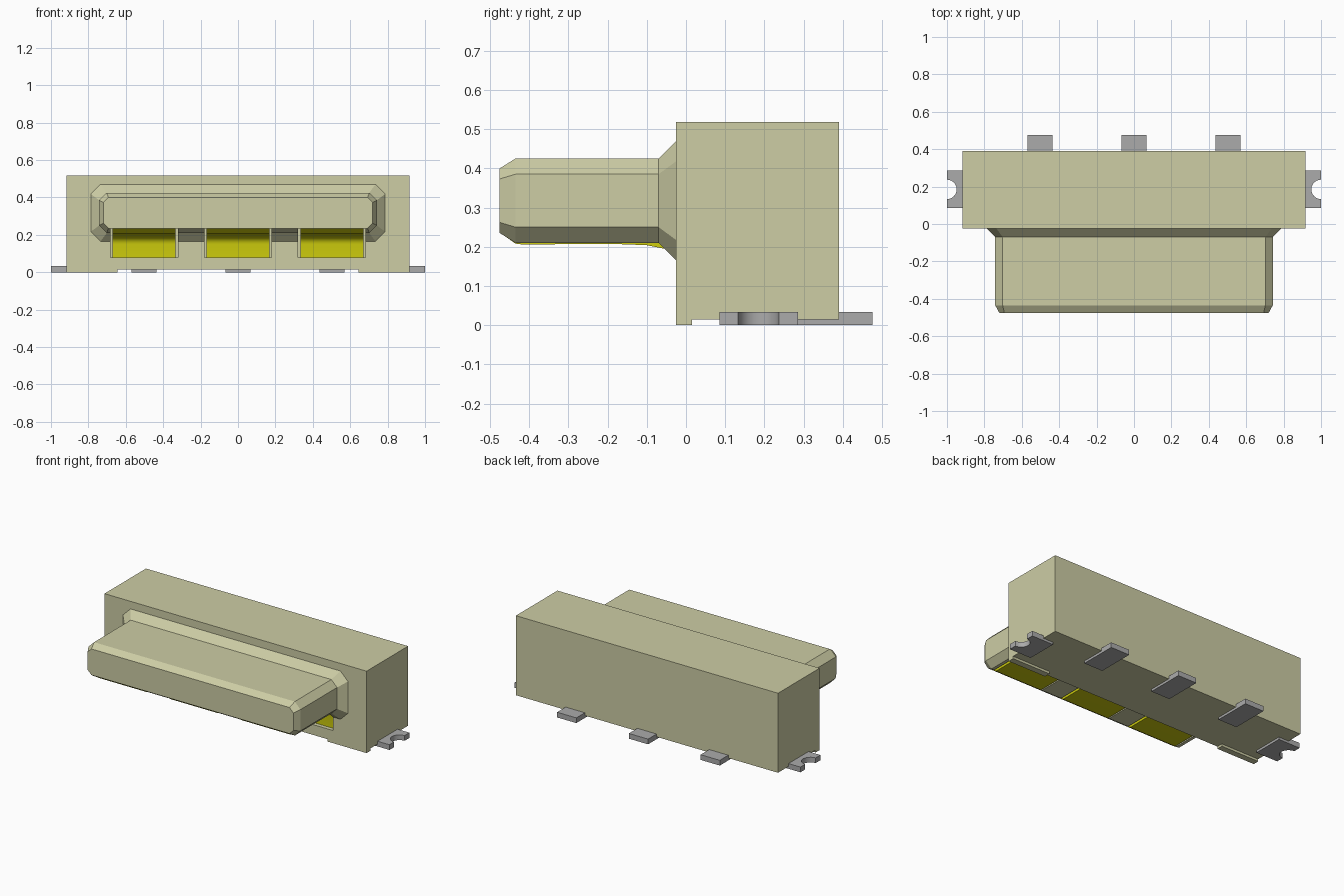
import bpy
import bmesh
import math

default = bpy.data.objects.get("Cube")
if default:
    bpy.data.objects.remove(default, do_unlink=True)


def material(name, rgb):
    m = bpy.data.materials.new(name)
    m.use_nodes = True
    color = (*rgb, 1)
    m.diffuse_color = color
    m.node_tree.nodes["Principled BSDF"].inputs["Base Color"].default_value = color
    return m


cream = material("cream plastic", (0.61, 0.61, 0.375))
yellow = material("yellow contact", (0.62, 0.61, 0.004))
grey = material("grey metal", (0.41, 0.41, 0.41))


def finish(name, bm, mat):
    bmesh.ops.recalc_face_normals(bm, faces=bm.faces)
    mesh = bpy.data.meshes.new(name)
    bm.to_mesh(mesh)
    bm.free()
    ob = bpy.data.objects.new(name, mesh)
    bpy.context.collection.objects.link(ob)
    if mat:
        mesh.materials.append(mat)
    return ob


def loft(bm, rings):
    """Skin a row of equal rings and cap both ends."""
    loops = [[bm.verts.new(p) for p in ring] for ring in rings]
    for a, b in zip(loops, loops[1:]):
        for i in range(len(a)):
            j = (i + 1) % len(a)
            bm.faces.new((a[i], a[j], b[j], b[i]))
    bm.faces.new(loops[0])
    bm.faces.new(loops[-1])


def add_box(bm, x, y, z):
    loft(bm, [[(x[0], y[0], h), (x[1], y[0], h), (x[1], y[1], h), (x[0], y[1], h)] for h in z])


def box(name, x, y, z, mat):
    bm = bmesh.new()
    add_box(bm, x, y, z)
    return finish(name, bm, mat)


CONTACT_X = (-0.502, 0, 0.502)

# Housing block with two front feet
housing = box("housing", (-0.917, 0.917), (-0.025, 0.39), (0.015, 0.518), cream)
for side, s in (("left", 1), ("right", -1)):
    box(side + "_foot", sorted((s * 0.645, s * 0.917)), (-0.025, 0.015), (0, 0.016), cream)


# Chamfered plug tongue: tapered tip, straight length, flared root
def octagon(y, hx, z0, z1, c):
    half = [(hx - c, z0), (hx, z0 + c), (hx, z1 - c), (hx - c, z1)]
    return [(x, y, z) for x, z in half] + [(-x, y, z) for x, z in reversed(half)]


bm = bmesh.new()
loft(bm, [
    octagon(-0.475, 0.72, 0.235, 0.4, 0.027),
    octagon(-0.435, 0.742, 0.21, 0.425, 0.04),
    octagon(-0.07, 0.742, 0.21, 0.425, 0.04),
    octagon(-0.025, 0.787, 0.165, 0.47, 0.052),
    octagon(0.01, 0.787, 0.165, 0.47, 0.052),
])
tongue = finish("plug_tongue", bm, cream)

# Contact slots cut through tongue and housing
bm = bmesh.new()
for x in CONTACT_X:
    add_box(bm, (x - 0.18, x + 0.18), (-0.6, 0.03), (0.08, 0.234))
cutter = finish("slot_cutter", bm, None)
cutter.hide_render = True
for ob in (housing, tongue):
    mod = ob.modifiers.new("slots", 'BOOLEAN')
    mod.operation = 'DIFFERENCE'
    mod.solver = 'EXACT'
    mod.object = cutter
    bpy.context.view_layer.objects.active = ob
    bpy.ops.object.modifier_apply(modifier=mod.name)
bpy.data.objects.remove(cutter, do_unlink=True)

# Bent contact strips under the tongue
profile = [(-0.465, 0.242), (-0.47, 0.233), (-0.435, 0.208), (-0.42, 0.206),
           (-0.18, 0.207), (-0.1, 0.204), (-0.06, 0.196)]
for i in range(6):
    a = math.radians(70 - 14 * i)
    profile.append((-0.045 + 0.045 * math.cos(a), 0.15 + 0.042 * math.sin(a)))
profile += [(0, 0.079), (0.04, 0.079), (0.04, 0.242)]
for i, x in enumerate(CONTACT_X):
    bm = bmesh.new()
    loft(bm, [[(x + d, y, z) for y, z in profile] for d in (-0.168, 0.168)])
    ob = finish(f"contact_{i + 1}", bm, yellow)
    bpy.ops.object.select_all(action='DESELECT')
    ob.select_set(True)
    bpy.context.view_layer.objects.active = ob
    bpy.ops.object.shade_smooth_by_angle(angle=math.radians(25))

# Rear solder pins
for i, x in enumerate(CONTACT_X):
    box(f"solder_pin_{i + 1}", (x - 0.067, x + 0.067), (0.235, 0.475), (0, 0.033), grey)

# Side solder tabs with a half-round notch
for side, s in (("left", 1), ("right", -1)):
    outline = [(1, 0.285), (0.845, 0.285), (0.845, 0.085), (1, 0.085)]
    for i in range(13):
        a = math.pi * i / 12
        outline.append((1 - 0.052 * math.sin(a), 0.185 - 0.052 * math.cos(a)))
    bm = bmesh.new()
    loft(bm, [[(s * x, y, z) for x, y in outline] for z in (0, 0.033)])
    ob = finish(side + "_solder_tab", bm, grey)
    bpy.ops.object.select_all(action='DESELECT')
    ob.select_set(True)
    bpy.context.view_layer.objects.active = ob
    bpy.ops.object.shade_smooth_by_angle(angle=math.radians(30))
